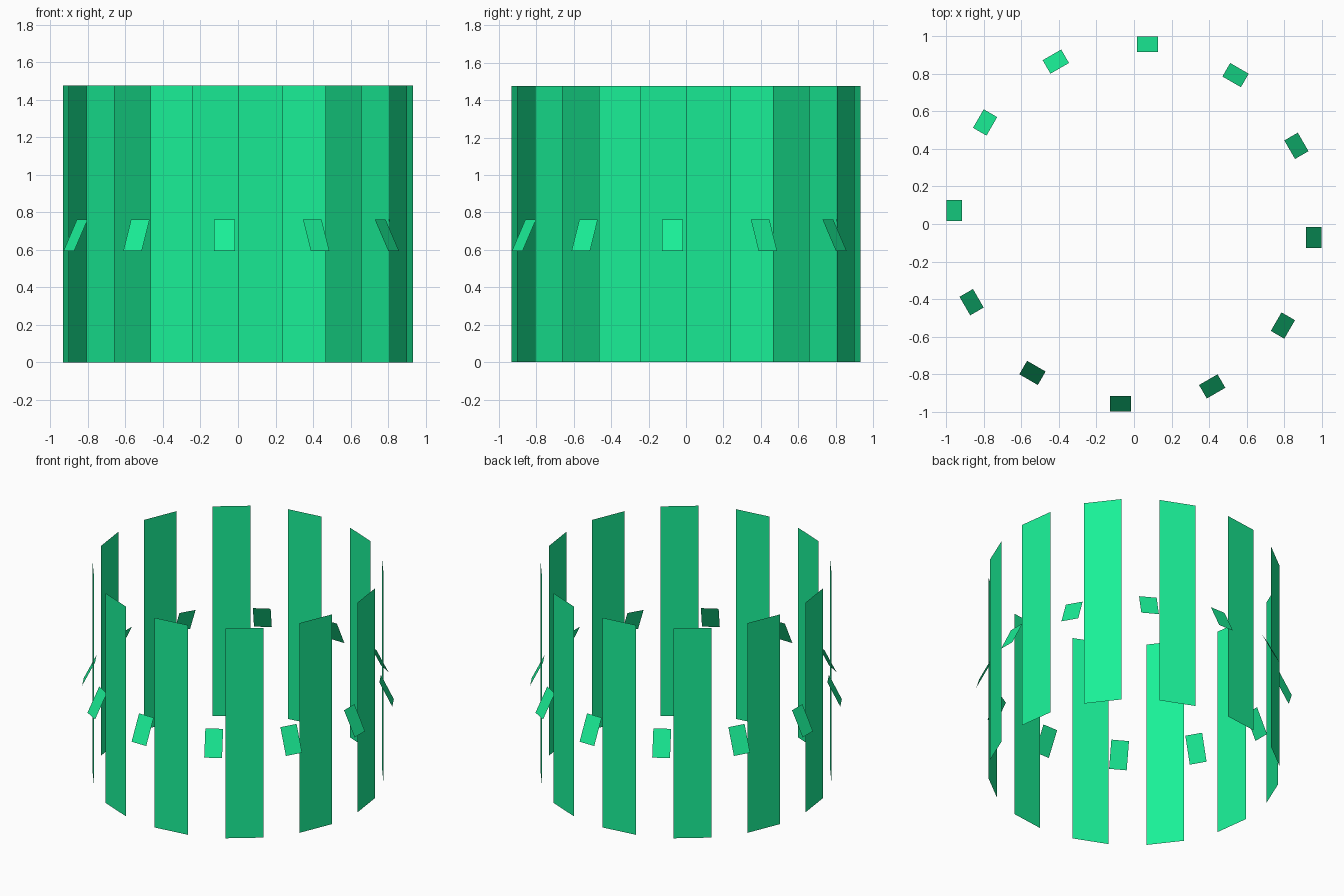
import bpy
from math import cos, sin, radians
from mathutils import Matrix

if "Cube" in bpy.data.objects:
    bpy.data.objects.remove(bpy.data.objects["Cube"])

COUNT = 12          # slats and tabs around the ring
RADIUS = 0.932
HEIGHT = 1.477

green = bpy.data.materials.new("green")
green.diffuse_color = (0.01, 0.87, 0.31, 1.0)
green.use_nodes = True
green.node_tree.nodes["Principled BSDF"].inputs["Base Color"].default_value = green.diffuse_color


def add_quad(name, corners, angle):
    """Single flat face, turned about the vertical axis."""
    mesh = bpy.data.meshes.new(name)
    mesh.from_pydata(corners, [], [(0, 1, 2, 3)])
    mesh.transform(Matrix.Rotation(angle, 4, 'Z'))
    mesh.materials.append(green)
    obj = bpy.data.objects.new(name, mesh)
    bpy.context.collection.objects.link(obj)
    return obj


# Upright slat: every other side of a 24-sided drum
half = radians(180 / COUNT)
bx, by = RADIUS * cos(half), RADIUS * sin(half)
slat = [(RADIUS, 0, 0), (bx, by, 0), (bx, by, HEIGHT), (RADIUS, 0, HEIGHT)]

# Small tab in each gap, leaning outward at its lower edge
tab = [(1.0, -0.129, 0.595), (1.0, -0.015, 0.595),
       (0.917, -0.015, 0.763), (0.917, -0.129, 0.763)]

for i in range(COUNT):
    turn = radians(360 / COUNT * i)
    add_quad(f"slat_{i + 1}", slat, turn)
    add_quad(f"tilted_tab_{i + 1}", tab, turn)
